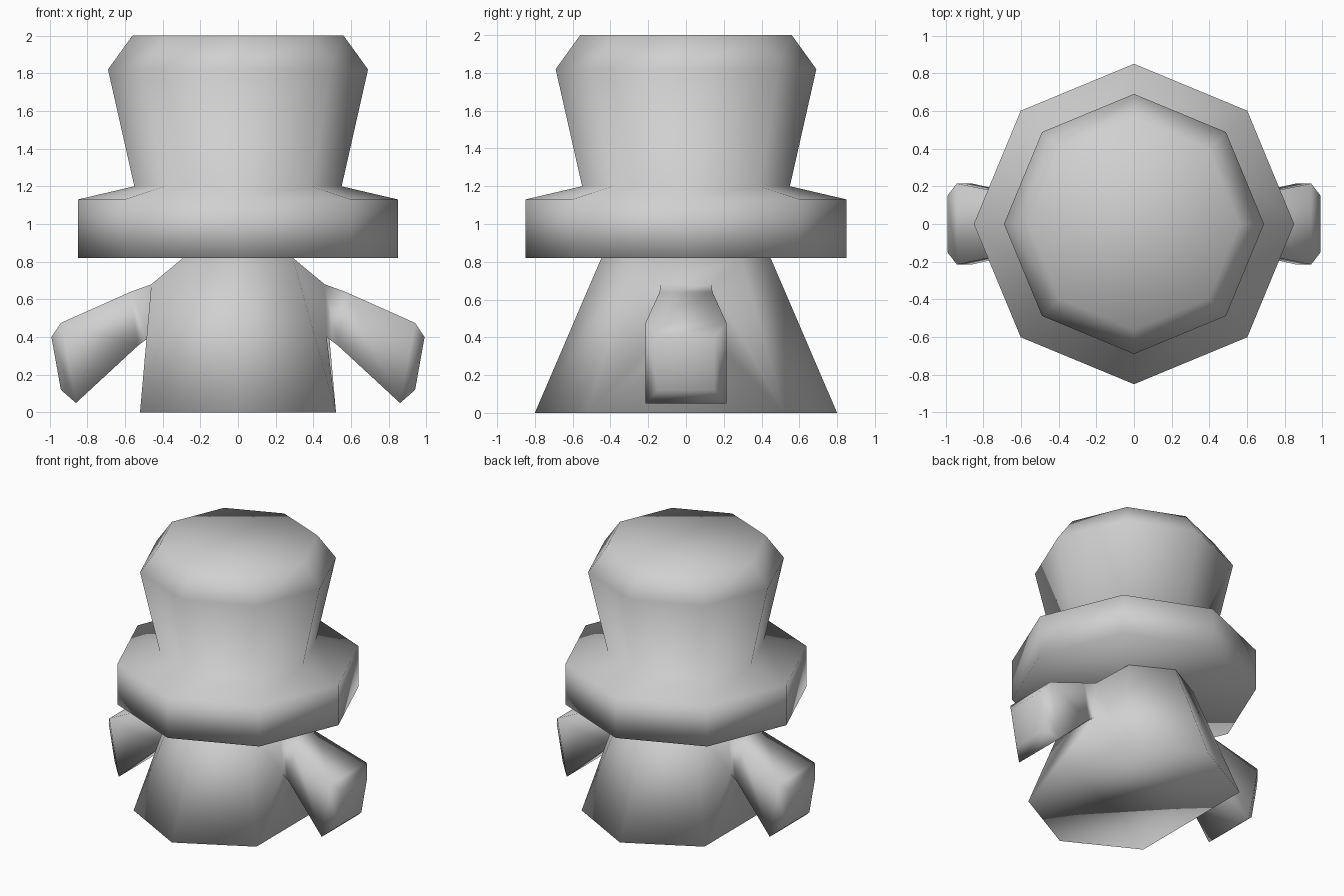
import bpy, bmesh, math

cube = bpy.data.objects.get("Cube")
if cube:
    bpy.data.objects.remove(cube, do_unlink=True)

grey = bpy.data.materials.new("plain_grey")
grey.use_nodes = True
GREY = (0.63, 0.63, 0.63, 1.0)
grey.diffuse_color = GREY
grey.node_tree.nodes["Principled BSDF"].inputs["Base Color"].default_value = GREY


def finish(name, bm):
    bmesh.ops.recalc_face_normals(bm, faces=bm.faces)
    mesh = bpy.data.meshes.new(name)
    bm.to_mesh(mesh)
    bm.free()
    mesh.materials.append(grey)
    for p in mesh.polygons:
        p.use_smooth = True
    obj = bpy.data.objects.new(name, mesh)
    bpy.context.collection.objects.link(obj)
    return obj


def bridge(bm, a, b):
    n = len(a)
    for i in range(n):
        bm.faces.new((a[i], a[(i + 1) % n], b[(i + 1) % n], b[i]))


# Hat: eight-sided stack of rings, brim to crown
bm = bmesh.new()
rings = []
for r, z in [(0.85, 0.82), (0.85, 1.13), (0.55, 1.20), (0.69, 1.82), (0.56, 2.0)]:
    rings.append([bm.verts.new((r * math.cos(k * math.pi / 4),
                                r * math.sin(k * math.pi / 4), z)) for k in range(8)])
for a, b in zip(rings, rings[1:]):
    bridge(bm, a, b)
bm.faces.new(rings[0])
bm.faces.new(rings[-1])
finish("hat", bm)

# Body: flared six-corner base, with arms growing out of both side panels
bm = bmesh.new()
OUTLINE = [(0.52, -0.52), (0.52, 0.52), (0, 0.80), (-0.52, 0.52), (-0.52, -0.52), (0, -0.80)]
low = [bm.verts.new((x, y, 0)) for x, y in OUTLINE]
high = [bm.verts.new((x * 0.56, y * 0.56, 0.82)) for x, y in OUTLINE]
bm.faces.new(low)
bm.faces.new(high)
for i in (1, 2, 4, 5):
    j = (i + 1) % 6
    bm.faces.new((low[i], low[j], high[j], high[i]))

# Arm sections: top x, top z, bottom x, bottom z, half width
ARM = [(0.46, 0.68, 0.47, 0.40, 0.135), (0.57, 0.64, 0.53, 0.355, 0.14),
       (0.94, 0.475, 0.86, 0.05, 0.215), (0.99, 0.40, 0.94, 0.12, 0.15)]
for side, i in ((1, 0), (-1, 3)):
    panel = [low[i], low[i + 1], high[i + 1], high[i]]
    loops = [panel]
    for tx, tz, bx, bz, w in ARM:
        loops.append([bm.verts.new((side * x, side * y, z)) for x, y, z in
                      ((bx, -w, bz), (bx, w, bz), (tx, w, tz), (tx, -w, tz))])
    for a, b in zip(loops, loops[1:]):
        bridge(bm, a, b)
    bm.faces.new(loops[-1])
finish("body_with_arms", bm)
